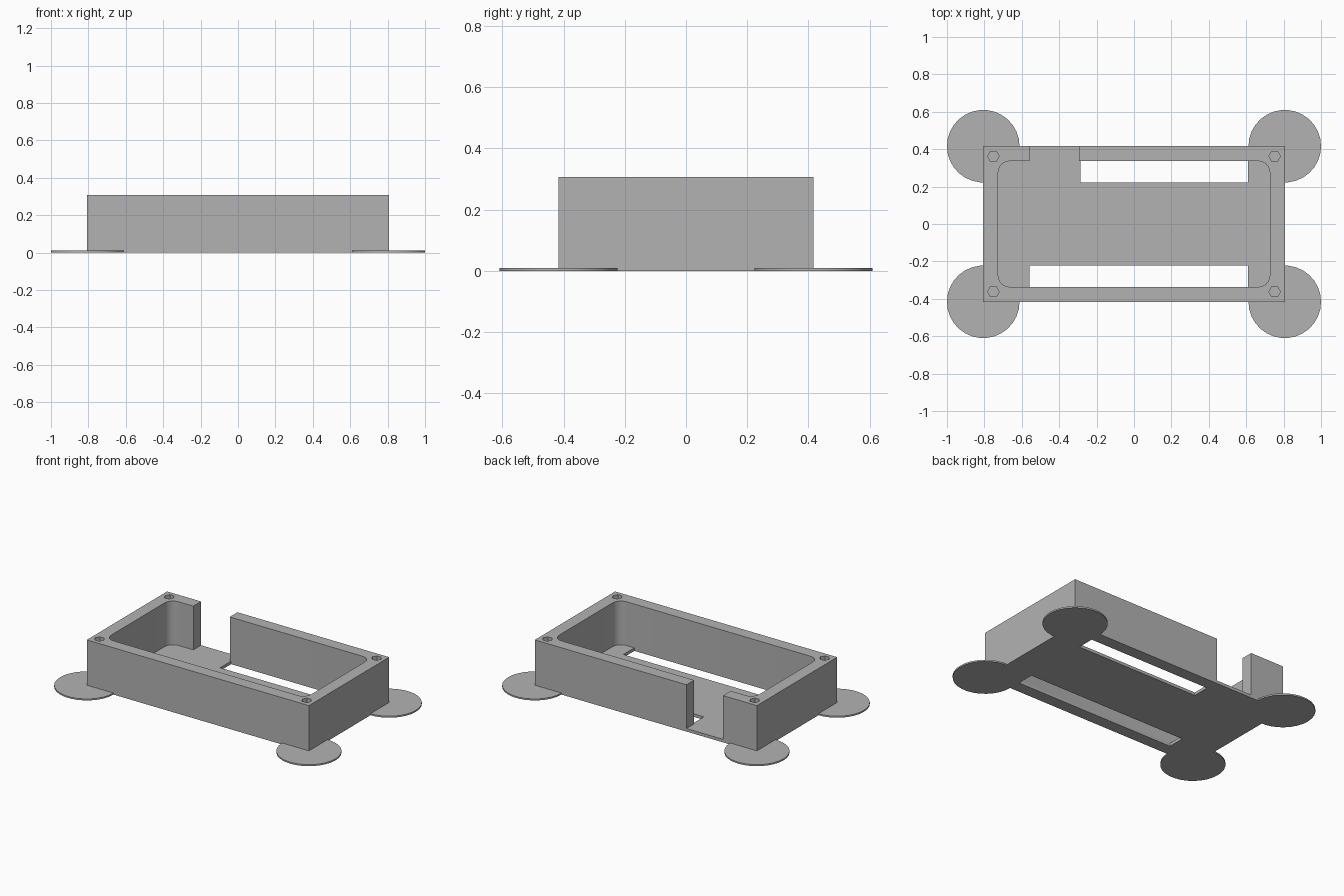
import bpy
import bmesh
from math import radians
from mathutils import Matrix, Vector

if "Cube" in bpy.data.objects:
    bpy.data.objects.remove(bpy.data.objects["Cube"])

HALF_X, HALF_Y, HEIGHT = 0.806, 0.416, 0.307
WALL, FLOOR = 0.08, 0.02
IN_X, IN_Y = HALF_X - WALL, HALF_Y - WALL

grey = bpy.data.materials.new("plain grey")
grey.use_nodes = True
grey.diffuse_color = (0.45, 0.45, 0.45, 1)
grey.node_tree.nodes["Principled BSDF"].inputs["Base Color"].default_value = grey.diffuse_color


def finish(bm, name):
    mesh = bpy.data.meshes.new(name)
    bm.to_mesh(mesh)
    bm.free()
    mesh.materials.append(grey)
    obj = bpy.data.objects.new(name, mesh)
    bpy.context.collection.objects.link(obj)
    return obj


def box(name, low, high, corner=0.0):
    """Box between two corners, with optional rounded upright edges."""
    low, high = Vector(low), Vector(high)
    bm = bmesh.new()
    bmesh.ops.create_cube(bm, size=1, matrix=Matrix.Translation((low + high) / 2)
                          @ Matrix.Diagonal((*(high - low), 1)))
    if corner:
        upright = [e for e in bm.edges
                   if abs(e.verts[0].co.z - e.verts[1].co.z) > 0.01]
        bmesh.ops.bevel(bm, geom=upright, offset=corner, segments=6,
                        profile=0.5, affect='EDGES')
    return finish(bm, name)


def cylinder(name, x, y, low, high, radius, sides):
    bm = bmesh.new()
    bmesh.ops.create_cone(bm, cap_ends=True, segments=sides, radius1=radius,
                          radius2=radius, depth=high - low,
                          matrix=Matrix.Translation((x, y, (low + high) / 2)))
    # A vertex on the x axis keeps flats facing front and back
    bmesh.ops.rotate(bm, verts=bm.verts, cent=(x, y, 0),
                     matrix=Matrix.Rotation(radians(90), 3, 'Z'))
    return finish(bm, name)


def cut(target, cutter):
    mod = target.modifiers.new(cutter.name, 'BOOLEAN')
    mod.operation = 'DIFFERENCE'
    mod.solver = 'EXACT'
    mod.object = cutter
    bpy.context.view_layer.objects.active = target
    bpy.ops.object.modifier_apply(modifier=mod.name)
    bpy.data.objects.remove(cutter)


def smooth(obj):
    bpy.ops.object.select_all(action='DESELECT')
    obj.select_set(True)
    bpy.context.view_layer.objects.active = obj
    bpy.ops.object.shade_smooth_by_angle(angle=radians(30))


# Open tray with a rounded cavity
tray = box("tray", (-HALF_X, -HALF_Y, 0), (HALF_X, HALF_Y, HEIGHT))
cut(tray, box("cavity", (-IN_X, -IN_Y, FLOOR), (IN_X, IN_Y, 0.5), corner=0.06))

# Floor slots along the front and back walls
cut(tray, box("front_slot", (-0.56, -IN_Y, -0.1), (0.61, -0.222, 0.1)))
cut(tray, box("back_slot", (-0.285, 0.222, -0.1), (0.61, IN_Y, 0.1)))

# Opening in the back wall
cut(tray, box("back_opening", (-0.56, IN_Y - 0.02, FLOOR), (-0.295, 0.5, 0.5)))

# Screw holes and thin corner pads
for sx, side in ((-1, "right"), (1, "left")):
    for sy, end in ((-1, "front"), (1, "back")):
        cut(tray, cylinder("screw_hole", sx * 0.752, sy * 0.362, 0.06, 0.5, 0.031, 6))
        pad = cylinder(f"{end}_{side}_pad", sx * HALF_X, sy * HALF_Y, 0, 0.01, 0.194, 30)
        smooth(pad)
smooth(tray)
